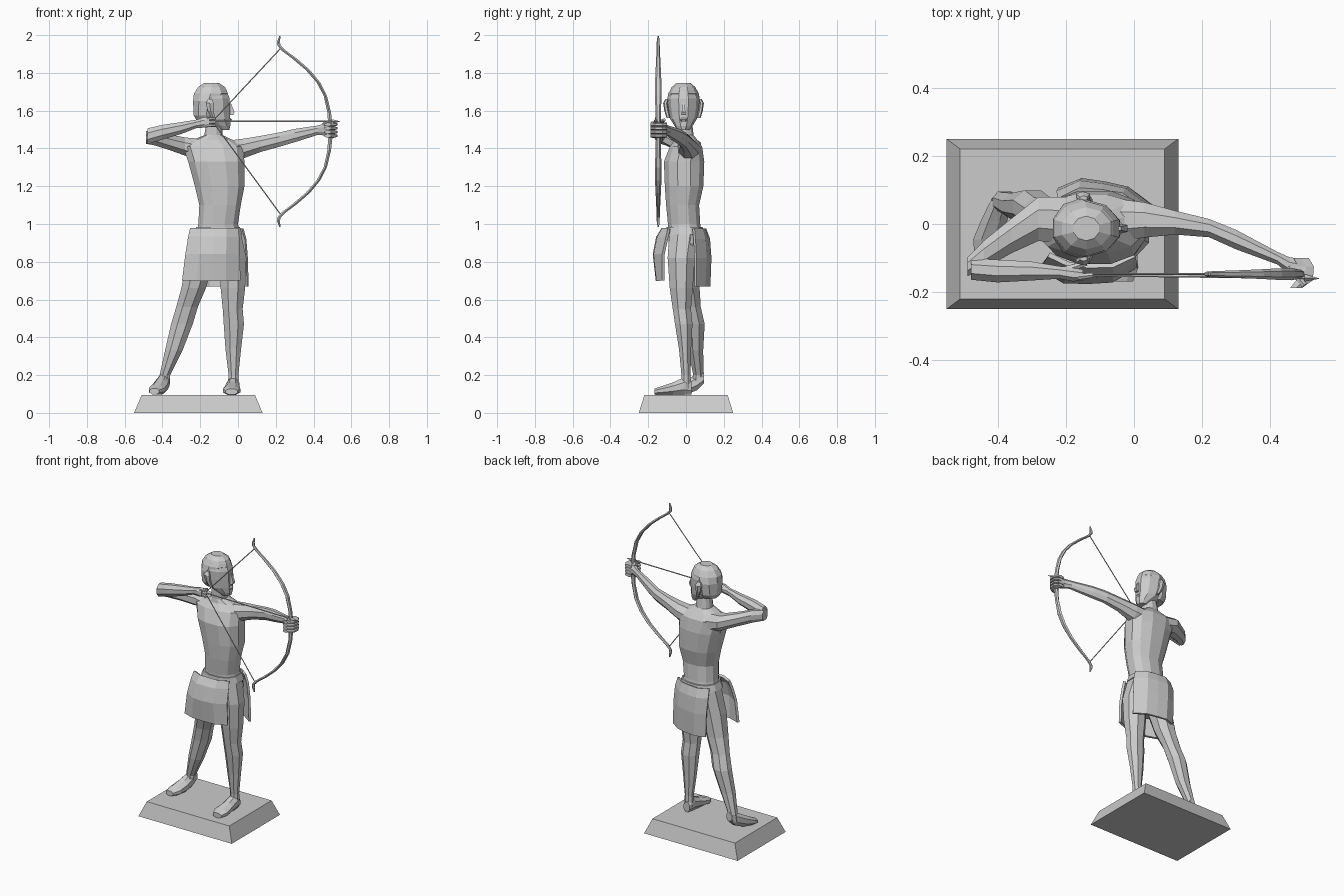
import bpy, bmesh, math
from mathutils import Vector

AXES = {'x': (1, 2), 'y': (0, 2), 'z': (0, 1)}


def finish(name, bm):
    bmesh.ops.recalc_face_normals(bm, faces=bm.faces)
    me = bpy.data.meshes.new(name)
    bm.to_mesh(me)
    bm.free()
    ob = bpy.data.objects.new(name, me)
    bpy.context.collection.objects.link(ob)
    return ob


def loft(name, rings, axis='z', n=8, power=1.0):
    """Skin of elliptical rings (x, y, z, radius1, radius2) square to an axis."""
    bm = bmesh.new()
    i, j = AXES[axis]
    loops = []
    for x, y, z, r1, r2 in rings:
        loop = []
        for k in range(n):
            a = 2 * math.pi * (k + 0.5) / n
            c, s = math.cos(a), math.sin(a)
            p = Vector((x, y, z))
            p[i] += r1 * math.copysign(abs(c) ** power, c)
            p[j] += r2 * math.copysign(abs(s) ** power, s)
            loop.append(bm.verts.new(p))
        loops.append(loop)
    for a, b in zip(loops, loops[1:]):
        for k in range(n):
            bm.faces.new((a[k], a[(k + 1) % n], b[(k + 1) % n], b[k]))
    bm.faces.new(loops[0])
    bm.faces.new(loops[-1])
    return finish(name, bm)


def rod(name, p, q, r1, r2=None, n=6):
    """Straight round bar, or a cone, between two points."""
    p, q = Vector(p), Vector(q)
    bpy.ops.mesh.primitive_cone_add(vertices=n, radius1=r1, radius2=r1 if r2 is None else r2,
                                    depth=(q - p).length, location=(p + q) / 2,
                                    rotation=(q - p).to_track_quat('Z', 'Y').to_euler())
    bpy.context.object.name = name


def panel(name, rows, thick):
    """Curved cloth: rows of (z, x0, x1, y0, ymid, y1)."""
    bm = bmesh.new()
    cols = 5
    grid = []
    for z, x0, x1, y0, ym, y1 in rows:
        row = []
        for k in range(cols):
            t = k / (cols - 1)
            y = y0 * (1 - t) + y1 * t + (ym - (y0 + y1) / 2) * (1 - (2 * t - 1) ** 4)
            row.append(bm.verts.new((x0 + (x1 - x0) * t, y, z)))
        grid.append(row)
    for a, b in zip(grid, grid[1:]):
        for k in range(cols - 1):
            bm.faces.new((a[k], a[k + 1], b[k + 1], b[k]))
    m = finish(name, bm).modifiers.new("thickness", 'SOLIDIFY')
    m.thickness, m.offset = thick, 0


# Plinth
q = math.sqrt(2)
loft("plinth", [(-.21, 0, 0, .34 * q, .25 * q), (-.21, 0, .095, .30 * q, .22 * q)], n=4)

# Torso and neck
loft("torso", [(-.12, 0, .76, .09, .07), (-.105, 0, .9, .13, .095), (-.105, -.01, 1.0, .108, .088),
               (-.095, -.018, 1.1, .113, .09), (-.097, -.01, 1.2, .135, .105),
               (-.115, -.01, 1.33, .153, .11), (-.13, 0, 1.41, .165, .088),
               (-.135, 0, 1.445, .11, .062), (-.13, -.008, 1.47, .05, .05),
               (-.125, -.012, 1.54, .043, .045)], n=12, power=.85)

# Head, facing along +x
loft("head", [(-.075, -.013, 1.497, .03, .03), (-.09, -.013, 1.52, .052, .048),
              (-.12, -.013, 1.555, .083, .07), (-.137, -.013, 1.61, .1, .08),
              (-.14, -.013, 1.665, .1, .084), (-.14, -.013, 1.71, .083, .07),
              (-.14, -.013, 1.743, .045, .04)], n=10)
loft("hair", [(-.165, -.013, 1.545, .055, .058), (-.168, -.013, 1.575, .07, .078),
              (-.158, -.013, 1.65, .084, .088), (-.144, -.013, 1.69, .094, .081),
              (-.14, -.013, 1.725, .075, .062), (-.14, -.013, 1.747, .04, .036)], n=10)
loft("nose", [(-.037, -.013, 1.577, .016, .017), (-.03, -.013, 1.592, .016, .014),
              (-.045, -.013, 1.64, .01, .008)], n=4)
loft("lips", [(-.05, -.013, 1.54, .012, .018), (-.045, -.013, 1.552, .014, .024),
              (-.05, -.013, 1.562, .01, .018)], n=6)
for side, s in (("right", -1), ("left", 1)):
    y = -.013
    loft(side + "_ear", [(-.13, y + s * .08, 1.56, .01, .01), (-.145, y + s * .09, 1.6, .018, .012),
                         (-.15, y + s * .096, 1.64, .024, .012), (-.148, y + s * .088, 1.662, .012, .008)], n=6)

# Legs and feet
loft("front_leg", [(-.04, -.01, .95, .06, .085), (-.025, -.025, .82, .075, .078),
                   (-.027, -.025, .66, .07, .066), (-.028, -.022, .55, .057, .052),
                   (-.022, -.012, .47, .058, .05), (-.025, -.005, .34, .045, .035),
                   (-.024, 0, .2, .028, .026), (-.026, 0, .13, .032, .03)])
loft("rear_leg", [(-.17, 0, .95, .07, .085), (-.2, 0, .8, .08, .08), (-.235, .012, .66, .07, .065),
                  (-.27, .032, .56, .062, .05), (-.297, .05, .47, .062, .053),
                  (-.34, .052, .33, .05, .042), (-.387, .066, .2, .03, .03),
                  (-.392, .06, .15, .03, .028)])
loft("front_foot", [(-.026, .03, .13, .024, .034), (-.026, -.01, .142, .036, .05),
                    (-.03, -.07, .128, .042, .036), (-.034, -.13, .118, .05, .025),
                    (-.034, -.168, .112, .034, .017)], 'y')
loft("rear_foot", [(-.38, .095, .185, .022, .03), (-.393, .06, .165, .034, .048),
                   (-.41, .01, .14, .042, .042), (-.43, -.045, .122, .045, .028),
                   (-.443, -.08, .114, .028, .017)], 'y')

# Loincloth
panel("front_cloth", [(.975, -.25, 0, -.09, -.122, -.09), (.93, -.26, .003, -.105, -.15, -.1),
                      (.84, -.275, .005, -.125, -.168, -.12), (.70, -.293, .01, -.125, -.152, -.12)], .016)
panel("back_cloth", [(.975, -.22, .025, .07, .095, .04), (.92, -.225, .04, .09, .112, .045),
                     (.82, -.22, .048, .1, .118, .05), (.67, -.215, .052, .1, .112, .05)], .014)
loft("waistband", [(-.108, -.005, .945, .135, .102), (-.106, -.007, .985, .119, .098)], n=12, power=.85)

# Bow arm
loft("bow_arm", [(-.06, .01, 1.385, .07, .06), (.03, .012, 1.4, .056, .056), (.12, .004, 1.424, .038, .046),
                 (.22, -.012, 1.447, .029, .041), (.3, -.046, 1.468, .031, .038),
                 (.42, -.1, 1.496, .02, .027), (.455, -.122, 1.5, .027, .033), (.485, -.13, 1.5, .03, .034)], 'x')
for k in range(4):
    z = 1.467 + k * .02
    loft("bow_finger_%d" % (k + 1), [(.49, -.1, z, .026, .01), (.505, -.125, z, .026, .011),
                                     (.5, -.165, z, .028, .011), (.475, -.188, z, .02, .01)], 'y', n=6)
rod("bow_thumb", (.455, -.125, 1.525), (.5, -.18, 1.535), .014, .009)

# Drawing arm
loft("draw_upper_arm", [(-.19, .01, 1.39, .075, .065), (-.28, .015, 1.41, .07, .052),
                        (-.36, -.035, 1.432, .055, .045), (-.44, -.09, 1.455, .045, .042),
                        (-.488, -.125, 1.458, .03, .036)], 'x')
loft("draw_forearm", [(-.478, -.132, 1.465, .034, .045), (-.4, -.138, 1.486, .036, .042),
                      (-.3, -.138, 1.508, .03, .034), (-.22, -.142, 1.53, .02, .024),
                      (-.18, -.148, 1.538, .022, .03), (-.15, -.15, 1.54, .018, .028)], 'x')
for k in range(3):
    z = 1.522 + k * .018
    rod("draw_finger_%d" % (k + 1), (-.165, -.155, z), (-.12, -.15, z), .01, .008)
rod("draw_thumb", (-.2, -.135, 1.535), (-.14, -.115, 1.552), .013, .008)

# Bow: one limb mirrored about the grip height
limb = [(.488, .04, .013, .013), (.483, .1, .011, .014), (.462, .19, .01, .018), (.425, .26, .011, .017),
        (.37, .325, .013, .014), (.30, .385, .014, .011), (.24, .43, .013, .009),
        (.217, .455, .01, .008), (.214, .475, .009, .008), (.222, .505, .004, .004)]
bow = [(x, -.147, 1.49 - h, a, b) for x, h, a, b in reversed(limb)]
bow += [(x, -.147, 1.49 + h, a, b) for x, h, a, b in limb]
loft("bow", bow, n=6)

# String and arrow
nock = (-.135, -.147, 1.543)
for part, s in (("upper", 1), ("lower", -1)):
    rod(part + "_string", nock, (.226, -.147, 1.49 + s * .44), .003)
rod("arrow_shaft", (-.15, -.15, 1.543), (.51, -.158, 1.543), .004)
rod("arrow_head", (.5, -.158, 1.543), (.545, -.16, 1.543), .011, 0, 4)
